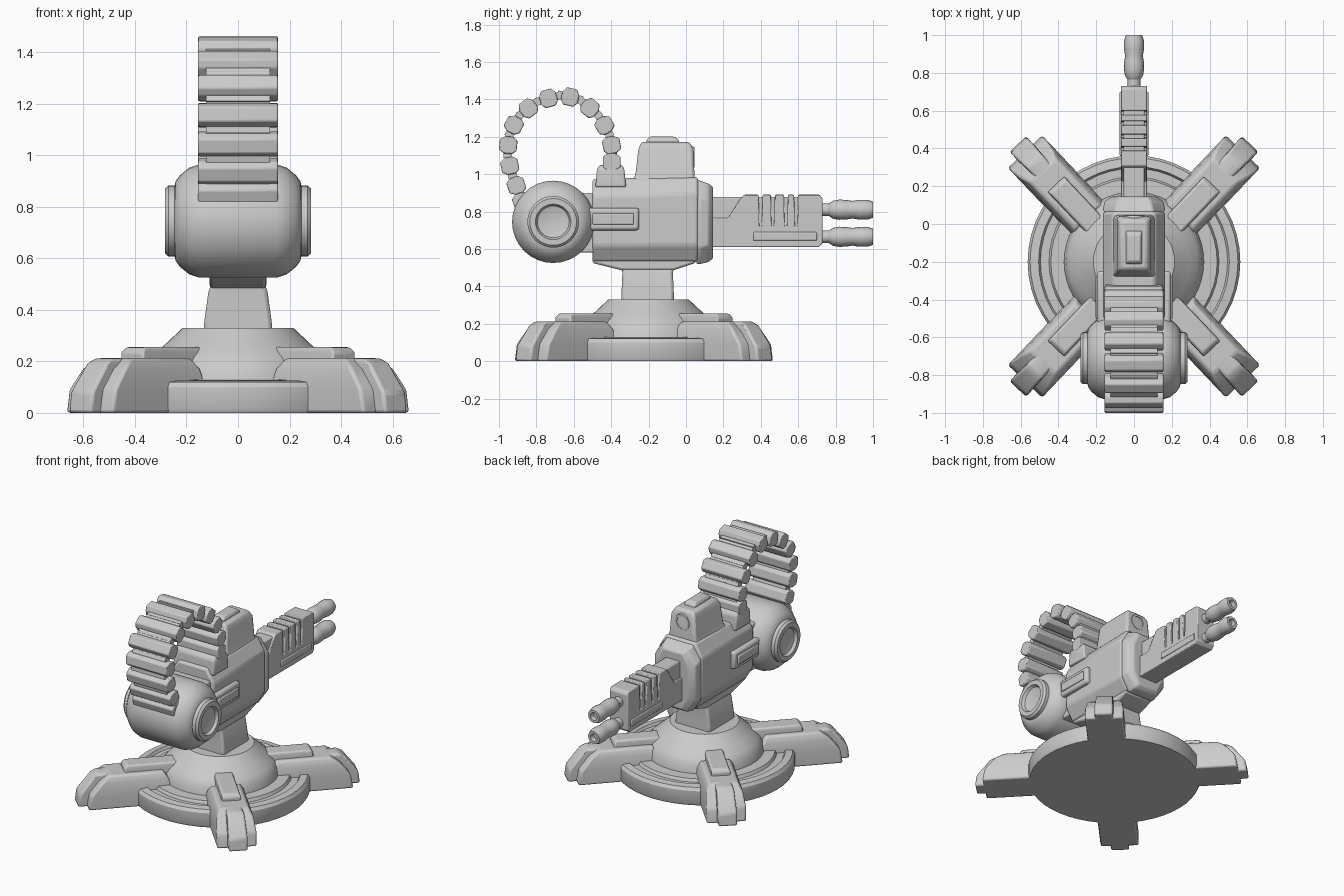
import bpy, bmesh
from math import sin, cos, pi, radians, atan2

if "Cube" in bpy.data.objects:
    bpy.data.objects.remove(bpy.data.objects["Cube"])


def loft(name, rings, bevel=0.0):
    """Skin a list of equal-length point rings and cap both ends."""
    bm = bmesh.new()
    vs = [[bm.verts.new(p) for p in ring] for ring in rings]
    n = len(rings[0])
    for a, b in zip(vs, vs[1:]):
        for i in range(n):
            j = (i + 1) % n
            bm.faces.new((a[i], a[j], b[j], b[i]))
    bm.faces.new(vs[0])
    bm.faces.new(vs[-1])
    bmesh.ops.recalc_face_normals(bm, faces=bm.faces)
    me = bpy.data.meshes.new(name)
    bm.to_mesh(me)
    bm.free()
    ob = bpy.data.objects.new(name, me)
    bpy.context.collection.objects.link(ob)
    if bevel:
        m = ob.modifiers.new("bevel", 'BEVEL')
        m.width, m.segments = bevel, 2
        m.limit_method, m.angle_limit = 'ANGLE', radians(25)
    return ob


def side_prism(name, pts, x0, x1, bevel=0.0):
    """Extrude a (y, z) outline along x."""
    return loft(name, [[(x, y, z) for y, z in pts] for x in (x0, x1)], bevel)


def box(name, x0, x1, y0, y1, z0, z1, bevel=0.0):
    return side_prism(name, [(y0, z0), (y1, z0), (y1, z1), (y0, z1)], x0, x1, bevel)


def lathe(name, prof, c, axis, n=40):
    """Spin a (radius, height) profile about an axis through c."""
    def pt(r, t, a):
        u, v = r * cos(a), r * sin(a)
        p = {'x': (t, u, v), 'y': (u, t, v), 'z': (u, v, t)}[axis]
        return tuple(p[k] + c[k] for k in range(3))
    return loft(name, [[pt(r, t, 2 * pi * i / n) for i in range(n)] for r, t in prof])


def stack(name, levels, place, bevel=0.0):
    """Tapered block from levels of (z, d0, d1, half width)."""
    return loft(name, [[place(d0, -w, z), place(d1, -w, z), place(d1, w, z), place(d0, w, z)]
                       for z, d0, d1, w in levels], bevel)


# round base with groove and sloped hub
lathe("base_disc", [(.555, 0), (.563, .015), (.563, .10), (.55, .12), (.505, .125), (.495, .108),
                    (.45, .108), (.44, .128), (.37, .13), (.36, .185), (.335, .22),
                    (.295, .255), (.215, .33)], (0, -.2, 0), 'z', 48)

# four splayed legs, each with a toe and a raised rail
for sx in (1, -1):
    for sy in (1, -1):
        a = atan2(sy * sin(radians(46.5)), sx * cos(radians(46.5)))

        def place(d, w, z, a=a):
            return (d * cos(a) - w * sin(a), -.225 + d * sin(a) + w * cos(a), z)
        stack("leg", [(0, .3, .84, .125), (.09, .3, .825, .125), (.17, .33, .76, .115),
                      (.213, .36, .70, .09)], place, .012)
        stack("leg_toe", [(0, .6, .895, .06), (.08, .6, .885, .06), (.19, .6, .80, .055),
                          (.212, .6, .76, .05)], place, .012)
        stack("leg_rail", [(.12, .24, .60, .06), (.235, .24, .60, .06), (.255, .26, .58, .052)],
              place, .008)


def upright(d, w, z):
    return (w, d, z)


# neck
stack("neck", [(.31, -.345, -.065, .135), (.36, -.345, -.065, .13), (.47, -.34, -.07, .115),
               (.54, -.35, -.06, .09)], upright, .015)

# receiver body: chamfered section along y
def section(y, w, top, bot, t, b):
    return [(-w, y, bot + .09), (-w, y, top - .09), (-t, y, top), (t, y, top),
            (w, y, top - .09), (w, y, bot + .09), (b, y, bot), (-b, y, bot)]


loft("body", [section(-.5, .165, .975, .53, .11, .11), section(.065, .165, .985, .53, .11, .11)], .015)
side_prism("body_belly", [(-.5, .6), (-.5, .525), (-.34, .485), (-.07, .485), (.05, .525), (.05, .6)],
           -.11, .11, .012)
loft("front_collar", [section(.055, .15, .975, .52, .10, .10), section(.075, .165, .965, .52, .10, .10),
                      section(.12, .155, .95, .53, .09, .09), section(.145, .12, .93, .55, .075, .075)], .008)

# sight housing on top, with hooded lens
stack("sight_housing", [(.95, -.29, .05, .12), (1.0, -.27, .045, .10), (1.13, -.255, .04, .09),
                        (1.172, -.24, .02, .07)], upright, .015)
stack("sight_cap", [(1.15, -.215, -.03, .042), (1.185, -.21, -.04, .042), (1.2, -.195, -.06, .032)],
      upright, .006)
lathe("sight_lens", [(.06, -.02), (.06, .03), (.055, .045), (.04, .045), (.036, .02)],
      (0, 0, 1.09), 'y', 20)

# feed port for the belt
stack("feed_port", [(.93, -.485, -.32, .155), (1.03, -.475, -.33, .155), (1.05, -.46, -.345, .145)],
      upright, .01)

# barrel shroud: slotted outer shell over a slimmer core
comb = [(.13, .61), (.71, .61), (.73, .63), (.73, .87), (.715, .89)]
for y in (.60, .545, .475, .41):
    comb += [(y, .89), (y - .004, .72), (y - .018, .72), (y - .022, .89)]
comb += [(.31, .89), (.285, .86), (.225, .765), (.13, .765)]
side_prism("barrel_shroud", comb, -.07, .07, .005)
box("shroud_core", -.055, .055, .13, .72, .63, .877, .008)
for s in (-1, 1):
    box("shroud_side_strip", s * .06, s * .076, .36, .70, .645, .69, .006)

# twin barrels
for z in (.81, .665):
    lathe("barrel", [(.034, .70), (.034, .765), (.048, .785), (.054, .82), (.052, .86), (.047, .89),
                     (.053, .925), (.053, .97), (.043, 1.0), (.026, 1.0), (.022, .97)],
          (0, 0, z), 'y', 16)

# ammunition drum with dished end hubs
half = [(.22, .15), (.207, .19), (.178, .225), (.155, .242), (.138, .246), (.138, .27), (.125, .284),
        (.095, .284), (.085, .265), (.05, .255)]
lathe("ammo_drum", [(r, -x) for r, x in reversed(half)] + half, (0, -.71, .745), 'x', 32)

# side arms clamping drum to body
for s in (-1, 1):
    box("drum_arm", s * .1, s * .195, -.62, -.25, .70, .82, .015)
    box("drum_arm_ridge", s * .19, s * .205, -.5, -.28, .73, .79, .006)
box("drum_mount", -.14, .14, -.6, -.48, .58, .9, .01)

# ammunition belt looping from the feed port to the drum
path = [(-.40, 1.065), (-.40, 1.155), (-.438, 1.26), (-.515, 1.352), (-.62, 1.41), (-.735, 1.403),
        (-.842, 1.35), (-.918, 1.262), (-.948, 1.155), (-.94, 1.045), (-.905, .94), (-.875, .855)]
link = [(-.05, -.022), (-.03, -.045), (.03, -.045), (.05, -.022),
        (.05, .022), (.03, .05), (-.03, .05), (-.05, .022)]
for i, (y, z) in enumerate(path):
    p, q = path[max(i - 1, 0)], path[min(i + 1, len(path) - 1)]
    a = atan2(q[1] - p[1], q[0] - p[0])

    def turn(t, n, y=y, z=z, a=a):
        return (y + t * cos(a) + n * sin(a), z + t * sin(a) - n * cos(a))
    side_prism("belt_link", [turn(t * .92, n) for t, n in link], -.155, .155, .006)
    side_prism("belt_joint", [turn(t, n) for t, n in ((-.07, -.02), (.07, -.02), (.07, .022), (-.07, .022))],
               -.125, .125)

# soft shading with crisp edges
bpy.ops.object.select_all(action='SELECT')
bpy.context.view_layer.objects.active = bpy.context.selected_objects[0]
bpy.ops.object.shade_smooth_by_angle(angle=radians(30))
